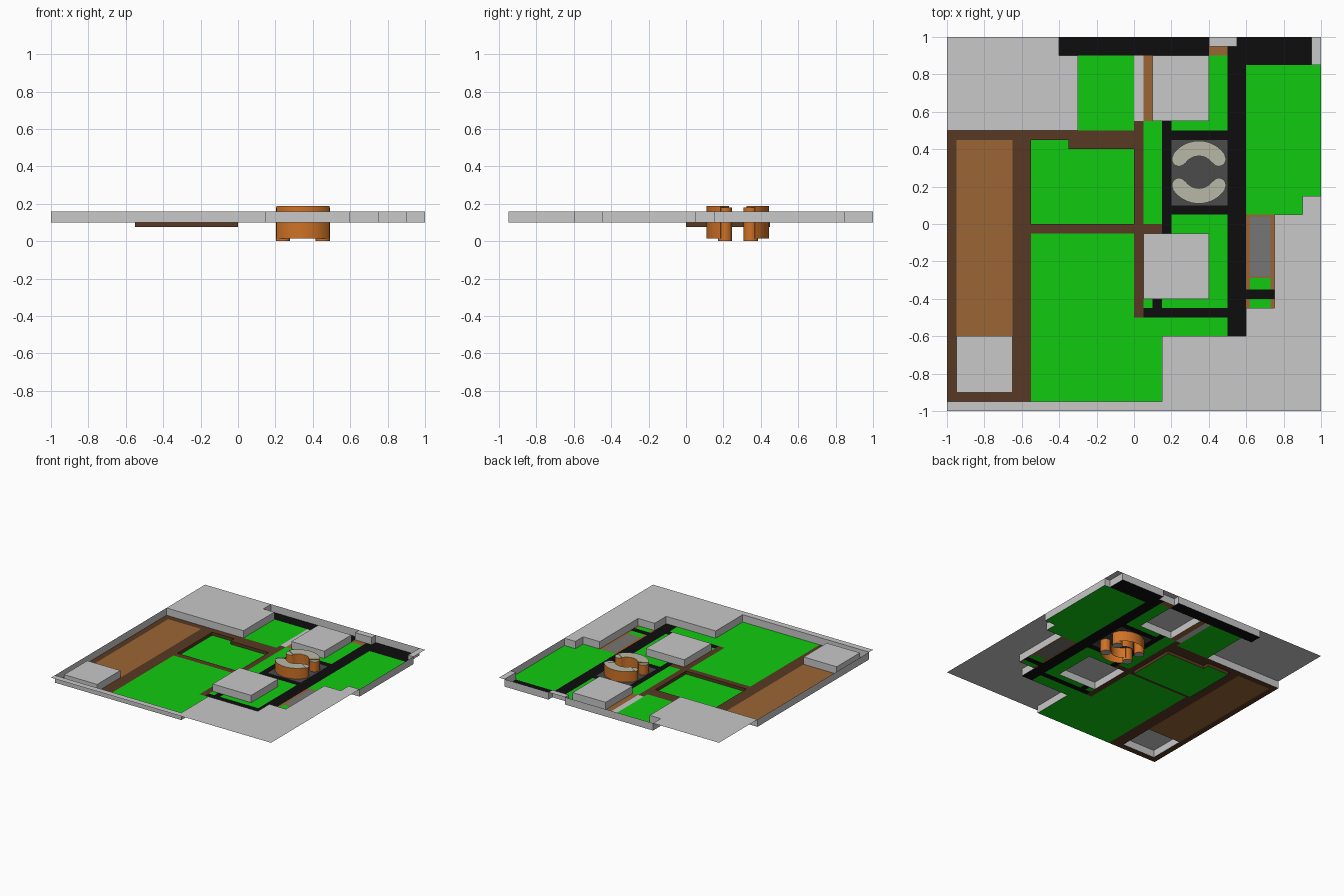
import bpy, bmesh, math

if "Cube" in bpy.data.objects:
    bpy.data.objects.remove(bpy.data.objects["Cube"])

GROUND, ROOF, SUNK = 0.10, 0.16, 0.075
COLOURS = {
    "white": (0.58, 0.58, 0.58), "green": (0.005, 0.59, 0.005),
    "black": (0.004, 0.004, 0.004), "dark_brown": (0.098, 0.041, 0.017),
    "light_brown": (0.33, 0.133, 0.036), "dark_grey": (0.069, 0.069, 0.069),
    "mid_grey": (0.18, 0.18, 0.18), "orange": (0.62, 0.17, 0.02),
    "beige": (0.48, 0.48, 0.39),
}
mats = {}
for name, c in COLOURS.items():
    mats[name] = bpy.data.materials.new(name)
    mats[name].diffuse_color = (*c, 1)


def finish(bm, name, *colours):
    bmesh.ops.remove_doubles(bm, verts=bm.verts, dist=1e-5)
    me = bpy.data.meshes.new(name)
    bm.to_mesh(me)
    bm.free()
    for c in colours:
        me.materials.append(mats[c])
    ob = bpy.data.objects.new(name, me)
    bpy.context.collection.objects.link(ob)
    return ob


# Site plan: painted rectangles (x0, x1, y0, y1); later ones cover earlier ones
PLAN = [
    ("roof", -1, 1, -1, 1),
    # lawns
    ("lawn", -.55, .15, -.95, -.05), ("lawn", .05, .5, -.6, .9),
    ("lawn", -.3, 0, .5, .9), ("lawn", .6, 1, .05, .85),
    # brown paths and track
    ("path", -1, -.55, -.95, .5), ("path", -.55, 0, .4, .5),
    ("path", -.55, .15, -.05, 0), ("path", 0, .05, -.5, .55),
    ("track", -.95, -.65, -.6, .45),
    ("sunk", -.55, 0, 0, .4), ("sunk", -.55, -.35, .4, .45),
    # roads
    ("road", -.4, .4, .9, 1), ("road", .4, .5, .9, 1), ("road", .5, .6, -.6, 1),
    ("road", .6, .95, .85, 1), ("road", .05, .5, -.5, -.45),
    ("road", .1, .15, -.45, -.4), ("road", .15, .2, -.05, .55),
    ("road", .2, .5, .45, .5), ("road", .2, .5, .05, .1),
    ("plaza", .2, .5, .1, .45),
    ("pavement", 0, .05, .55, .9), ("track", .05, .1, .55, .9),
    ("track", .4, .5, .9, .95),
    # courtyard
    ("track", .6, .75, -.45, .05), ("yard", .62, .73, -.28, .04),
    ("lawn", .62, .73, -.45, -.29), ("road", .6, .75, -.4, -.35),
    # raised blocks
    ("roof", .1, .4, .55, .9), ("roof", .4, .55, .95, 1),
    ("roof", .05, .4, -.4, -.05), ("roof", -.95, -.65, -.9, -.6),
    ("roof", .9, 1, .05, .15),
]
LOOK = {"roof": ("white", ROOF), "lawn": ("green", GROUND), "path": ("dark_brown", GROUND),
        "track": ("light_brown", GROUND), "sunk": ("green", SUNK), "road": ("black", GROUND),
        "plaza": ("dark_grey", GROUND), "pavement": ("white", GROUND),
        "yard": ("mid_grey", GROUND)}
NAMES = {"roof": "block_roofs", "lawn": "lawns", "path": "paths", "track": "tracks",
         "sunk": "sunken_lawn", "road": "roads", "plaza": "plaza",
         "pavement": "pavement", "yard": "courtyard_panel"}

xs = sorted({v for r in PLAN for v in r[1:3]})
ys = sorted({v for r in PLAN for v in r[3:5]})


def kind(i, j):
    if not (0 <= i < len(xs) - 1 and 0 <= j < len(ys) - 1):
        return None
    x, y = (xs[i] + xs[i + 1]) / 2, (ys[j] + ys[j + 1]) / 2
    return [k for k, a, b, c, d in PLAN if a < x < b and c < y < d][-1]


def quad(bm, pts):
    bm.faces.new([bm.verts.new(p) for p in pts])


layers = {k: bmesh.new() for k in LOOK}
walls, banks = bmesh.new(), bmesh.new()


def wall(k, n, a, b):
    """Vertical face on edge a-b of a cell k whose neighbour is n."""
    h = LOOK[k][1]
    if n is None:
        top, target = ROOF, walls
        if h == ROOF:
            return
    else:
        top = LOOK[n][1]
        if top <= h:
            return
        target = walls if top == ROOF else banks
    quad(target, [(*a, h), (*b, h), (*b, top), (*a, top)])


for i in range(len(xs) - 1):
    for j in range(len(ys) - 1):
        k = kind(i, j)
        x0, x1, y0, y1 = xs[i], xs[i + 1], ys[j], ys[j + 1]
        z = LOOK[k][1]
        c = [(x0, y0), (x1, y0), (x1, y1), (x0, y1)]
        quad(layers[k], [(*p, z) for p in c])
        for e, (di, dj) in enumerate([(0, -1), (1, 0), (0, 1), (-1, 0)]):
            wall(k, kind(i + di, j + dj), c[(e + 1) % 4], c[e])

for k, bm in layers.items():
    finish(bm, NAMES[k], LOOK[k][0])
finish(walls, "block_walls", "white")
finish(banks, "sunken_lawn_banks", "dark_brown")

# Central landmark: two facing curved wings with round end towers
CX, CY, R, W, HALF = 0.347, 0.277, 0.127, 0.041, math.radians(57)


def prism(name, outline, z0, z1, bottom):
    bm = bmesh.new()
    lo = [bm.verts.new((x, y, z0)) for x, y in outline]
    hi = [bm.verts.new((x, y, z1)) for x, y in outline]
    n = len(lo)
    for a in range(n):
        bm.faces.new([lo[a], lo[(a + 1) % n], hi[(a + 1) % n], hi[a]])
    caps = [bm.faces.new(hi)]
    if bottom:
        caps.append(bm.faces.new(lo[::-1]))
    for f in caps:
        f.material_index = 1
    bm.normal_update()
    ob = finish(bm, name, "orange", "beige")
    return ob


def arc(cx, cy, r, a0, a1, n):
    return [(cx + r * math.cos(a0 + (a1 - a0) * t / n),
             cy + r * math.sin(a0 + (a1 - a0) * t / n)) for t in range(n + 1)]


for label, mid in (("back", math.pi / 2), ("front", -math.pi / 2)):
    a0, a1 = mid - HALF, mid + HALF
    prism(label + "_wing", arc(CX, CY, R + W, a0, a1, 20) + arc(CX, CY, R - W, a1, a0, 20),
          0.015, 0.187, False)
    for side, a in (("a", a0), ("b", a1)):
        ex, ey = CX + R * math.cos(a), CY + R * math.sin(a)
        prism(f"{label}_end_tower_{side}", arc(ex, ey, 0.038, 0, math.tau, 24)[:-1],
              0.0, 0.181, True)

for m in bpy.data.materials:
    if m.users and not m.is_grease_pencil:
        m.use_nodes = True
        m.node_tree.nodes["Principled BSDF"].inputs["Base Color"].default_value = m.diffuse_color
